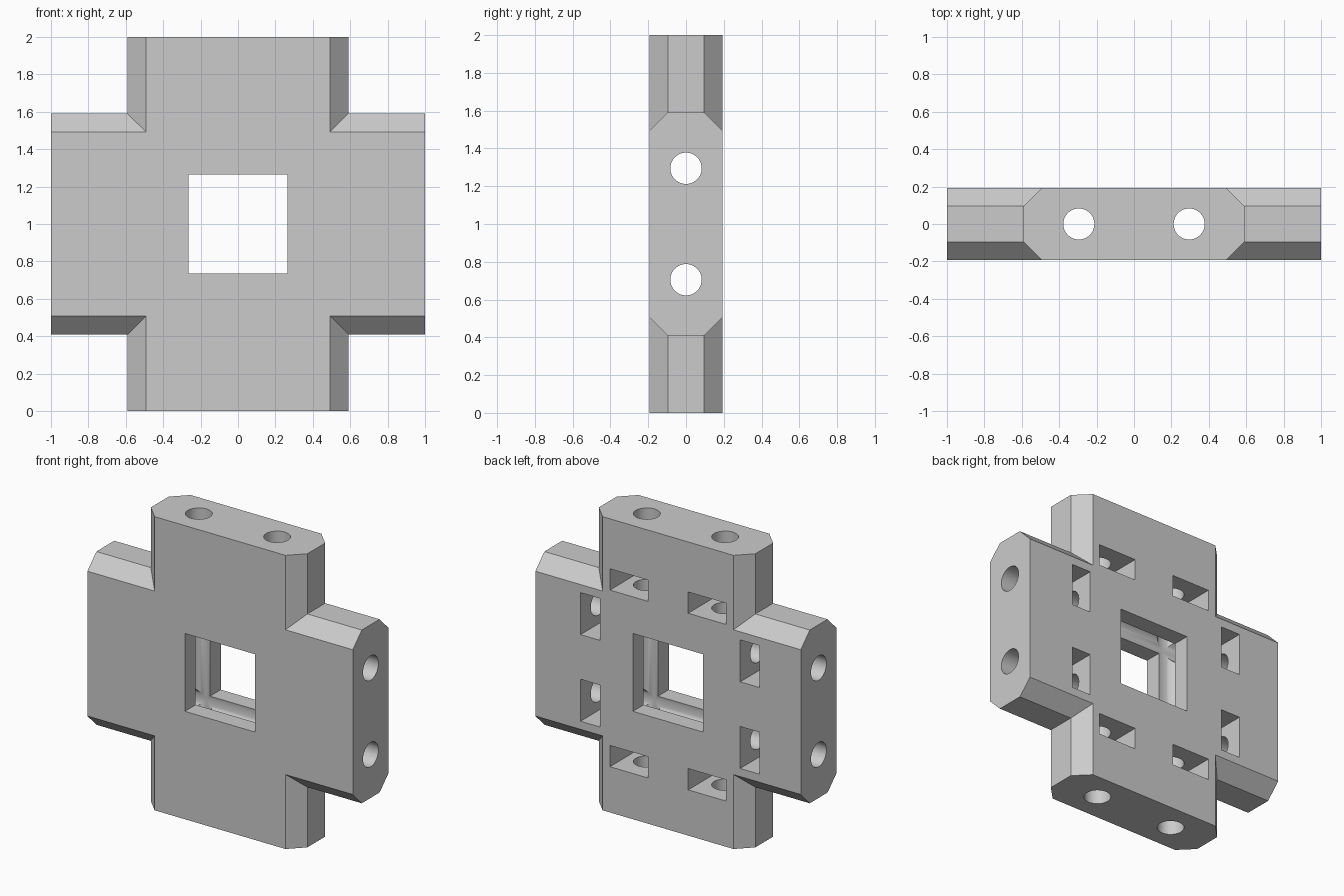
import bpy
import math
from mathutils import Matrix

if "Cube" in bpy.data.objects:
    bpy.data.objects.remove(bpy.data.objects["Cube"], do_unlink=True)

HALF_W, HALF_D, CHAMFER = 0.59, 0.193, 0.097
HOLE_POS, HOLE_R = 0.295, 0.083
WINDOW = 0.53
SLOT_LONG, SLOT_SHORT, SLOT_FLOOR = 0.286, 0.145, -0.143

grey = bpy.data.materials.new("light grey")
grey.use_nodes = True
grey.diffuse_color = (0.6, 0.6, 0.6, 1)
grey.node_tree.nodes["Principled BSDF"].inputs["Base Color"].default_value = (0.6, 0.6, 0.6, 1)


def bar(name):
    """Upright bar with a chamfered cross-section, two units long."""
    w, d, c = HALF_W, HALF_D, CHAMFER
    profile = [(w, c - d), (w, d - c), (w - c, d), (c - w, d),
               (-w, d - c), (-w, c - d), (c - w, -d), (w - c, -d)]
    n = len(profile)
    verts = [(x, y, z) for z in (-1, 1) for x, y in profile]
    faces = [(i, (i + 1) % n, (i + 1) % n + n, i + n) for i in range(n)]
    faces += [tuple(reversed(range(n))), tuple(range(n, 2 * n))]
    mesh = bpy.data.meshes.new(name)
    mesh.from_pydata(verts, [], faces)
    obj = bpy.data.objects.new(name, mesh)
    bpy.context.collection.objects.link(obj)
    return obj


def box(x, y, z, sx, sy, sz):
    bpy.ops.mesh.primitive_cube_add(size=1, location=(x, y, z))
    obj = bpy.context.object
    obj.scale = (sx, sy, sz)
    return obj


def combine(target, tool, operation):
    """Apply one boolean and discard the tool object."""
    mod = target.modifiers.new("boolean", "BOOLEAN")
    mod.operation, mod.solver, mod.object = operation, "EXACT", tool
    bpy.context.view_layer.objects.active = target
    bpy.ops.object.modifier_apply(modifier=mod.name)
    bpy.data.objects.remove(tool, do_unlink=True)


# Cross body from two chamfered bars
body = bar("cross_connector")
arm = bar("side_arms")
arm.data.transform(Matrix.Rotation(math.pi / 2, 4, "Y"))
combine(body, arm, "UNION")

# Square window through the middle
combine(body, box(0, 0, 0, WINDOW, 1, WINDOW), "DIFFERENCE")

# Bolt holes running the full length of both bars
for side in (-HOLE_POS, HOLE_POS):
    for location, turn in (((side, 0, 0), 0), ((0, 0, side), math.pi / 2)):
        bpy.ops.mesh.primitive_cylinder_add(
            vertices=48, radius=HOLE_R, depth=2.4, location=location, rotation=(0, turn, 0))
        combine(body, bpy.context.object, "DIFFERENCE")

# Nut slots open at the back
depth = 0.3 - SLOT_FLOOR
mid_y = SLOT_FLOOR + depth / 2
for side in (-HOLE_POS, HOLE_POS):
    for out in (-0.616, 0.587):
        combine(body, box(side, mid_y, out, SLOT_LONG, depth, SLOT_SHORT), "DIFFERENCE")
        combine(body, box(out, mid_y, side, SLOT_SHORT, depth, SLOT_LONG), "DIFFERENCE")

# Stand on the ground, colour and shade
body.data.transform(Matrix.Translation((0, 0, 1)))
body.data.materials.clear()
body.data.materials.append(grey)
for face in body.data.polygons:
    face.material_index = 0
bpy.ops.object.select_all(action="DESELECT")
body.select_set(True)
bpy.context.view_layer.objects.active = body
bpy.ops.object.shade_smooth_by_angle(angle=math.radians(30))
